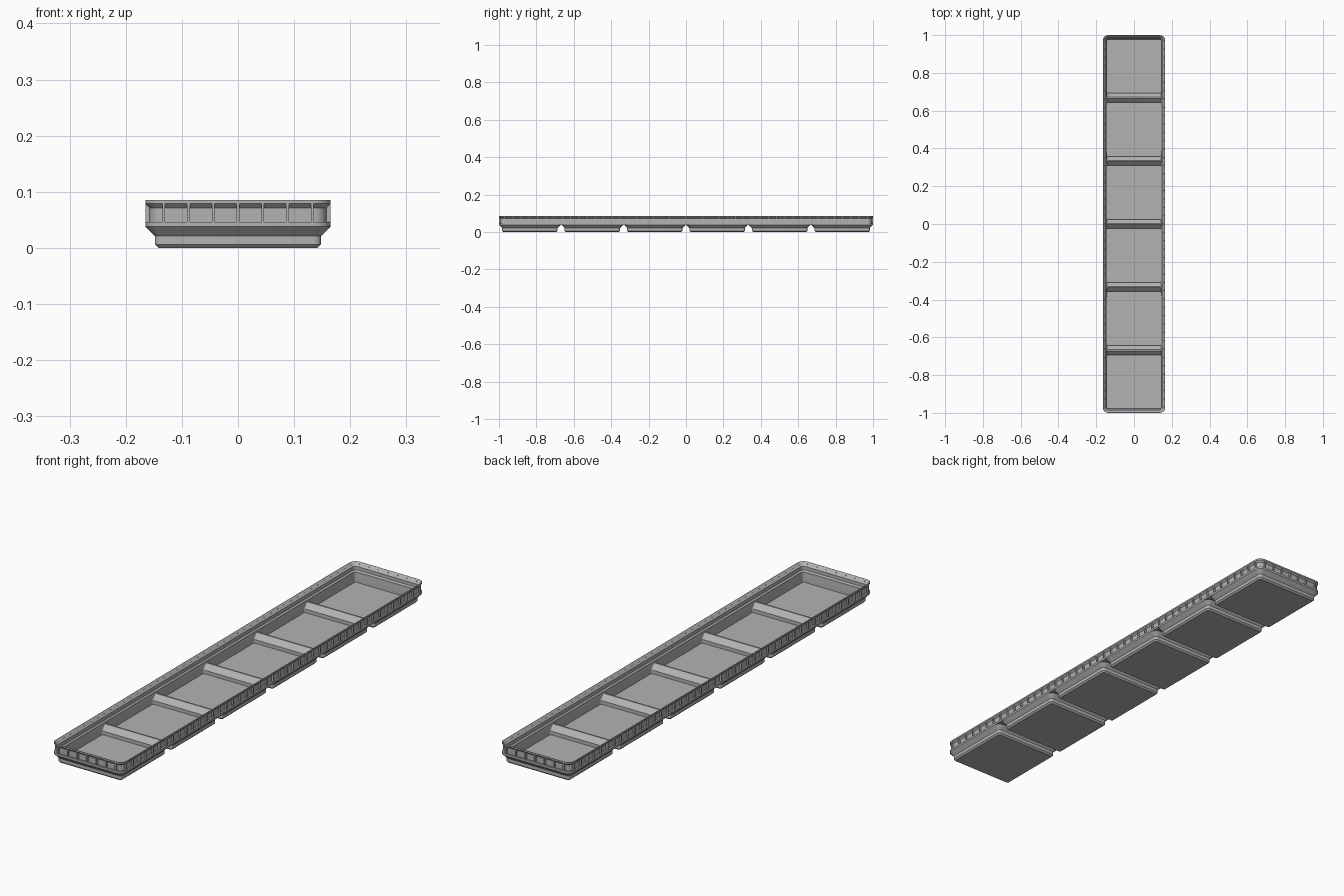
import bpy, bmesh, math

if "Cube" in bpy.data.objects:
    bpy.data.objects.remove(bpy.data.objects["Cube"])

HX, HY = 0.165, 1.0        # half width and half length
PITCH = 0.334              # spacing of the six cells
SEG = 6                    # corner segments

grey = bpy.data.materials.new("grey plastic")
grey.diffuse_color = (0.45, 0.45, 0.45, 1)
grey.use_nodes = True
grey.node_tree.nodes["Principled BSDF"].inputs["Base Color"].default_value = grey.diffuse_color


def rrect(x0, x1, y0, y1, r, z):
    """Rounded rectangle loop, counter-clockwise."""
    pts = []
    for cx, cy, a0 in ((x1 - r, y1 - r, 0), (x0 + r, y1 - r, 90),
                       (x0 + r, y0 + r, 180), (x1 - r, y0 + r, 270)):
        for k in range(SEG + 1):
            a = math.radians(a0 + 90 * k / SEG)
            pts.append((cx + r * math.cos(a), cy + r * math.sin(a), z))
    return pts


def loft(bm, loops, cap_first=False, closed=False, flip=False):
    """Join loops with quads, optionally capping the first loop."""
    rings = [[bm.verts.new(p) for p in l] for l in loops]
    n = len(rings[0])
    pairs = list(zip(rings, rings[1:])) + ([(rings[-1], rings[0])] if closed else [])
    for a, b in pairs:
        for i in range(n):
            j = (i + 1) % n
            f = [a[i], a[j], b[j], b[i]]
            bm.faces.new(f[::-1] if flip else f)
    if cap_first:
        bm.faces.new(rings[0] if flip else rings[0][::-1])


def box(bm, x0, x1, y0, y1, z0, z1):
    v = [bm.verts.new((x, y, z)) for z in (z0, z1)
         for x, y in ((x0, y0), (x1, y0), (x1, y1), (x0, y1))]
    for f in ((3, 2, 1, 0), (4, 5, 6, 7), (0, 1, 5, 4),
              (1, 2, 6, 5), (2, 3, 7, 6), (3, 0, 4, 7)):
        bm.faces.new([v[i] for i in f])


def finish(bm, name):
    me = bpy.data.meshes.new(name)
    bm.to_mesh(me)
    bm.free()
    me.materials.append(grey)
    ob = bpy.data.objects.new(name, me)
    bpy.context.collection.objects.link(ob)
    bpy.context.view_layer.objects.active = ob
    ob.select_set(True)
    bpy.ops.object.shade_smooth_by_angle(angle=math.radians(30))
    ob.select_set(False)
    return ob


centres = [(i - 2.5) * PITCH for i in range(6)]

# Stepped feet, one under each cell
bm = bmesh.new()
for c in centres:
    loft(bm, [rrect(-h, h, c - h, c + h, r, z) for h, r, z in
              ((0.1415, 0.0064, 0), (0.148, 0.0127, 0.0064),
               (0.148, 0.0127, 0.0207), (0.165, 0.0298, 0.0378))], cap_first=True)
finish(bm, "feet")

# Hollow cells: floor, upright wall, sloped sides rising to the ridges
GAP, RIDGE_Z, LIP_IN = 0.0035, 0.0435, 0.0207
bm = bmesh.new()
for c in centres:
    h, top = 0.1427, PITCH / 2 - GAP
    y0 = max(c - top, -HY + LIP_IN)
    y1 = min(c + top, HY - LIP_IN)
    loft(bm, [rrect(-h, h, c - h, c + h, 0.006, 0.0075),
              rrect(-h, h, c - h, c + h, 0.006, 0.0228),
              rrect(LIP_IN - HX, HX - LIP_IN, y0, y1, 0.004, RIDGE_Z)],
         cap_first=True, flip=True)
finish(bm, "cell_liners")

# Flat ridge caps between cells
bm = bmesh.new()
for i in range(-2, 3):
    y = i * PITCH
    box(bm, -0.146, 0.146, y - GAP, y + GAP, 0.0378, RIDGE_Z)
finish(bm, "ridge_caps")

# Rim wall: outer groove, inner stacking lip
profile = [(0, 0.0378), (0, 0.0464), (0.0072, 0.0464), (0.0072, 0.0714),
           (0, 0.0786), (0, 0.0852), (0.0012, 0.0857), (0.0151, 0.0705),
           (0.0151, 0.0561), (LIP_IN, 0.0505), (LIP_IN, 0.0378)]
bm = bmesh.new()
loft(bm, [rrect(i - HX, HX - i, i - HY, HY - i, max(0.0298 - i, 0.004), z)
          for i, z in profile], closed=True)
finish(bm, "rim_wall")

# Upright ribs dividing the groove into pockets
STEP, W, D = 0.0441, 0.0026, 0.0085
bm = bmesh.new()
for s in (-1, 1):
    for k in range(-3, 4):
        y = sorted((s * HY, s * (HY - D)))
        box(bm, k * STEP - W, k * STEP + W, *y, 0.046, 0.079)
    for k in range(-22, 23):
        x = sorted((s * HX, s * (HX - D)))
        box(bm, *x, k * STEP - W, k * STEP + W, 0.046, 0.079)
finish(bm, "rim_ribs")
